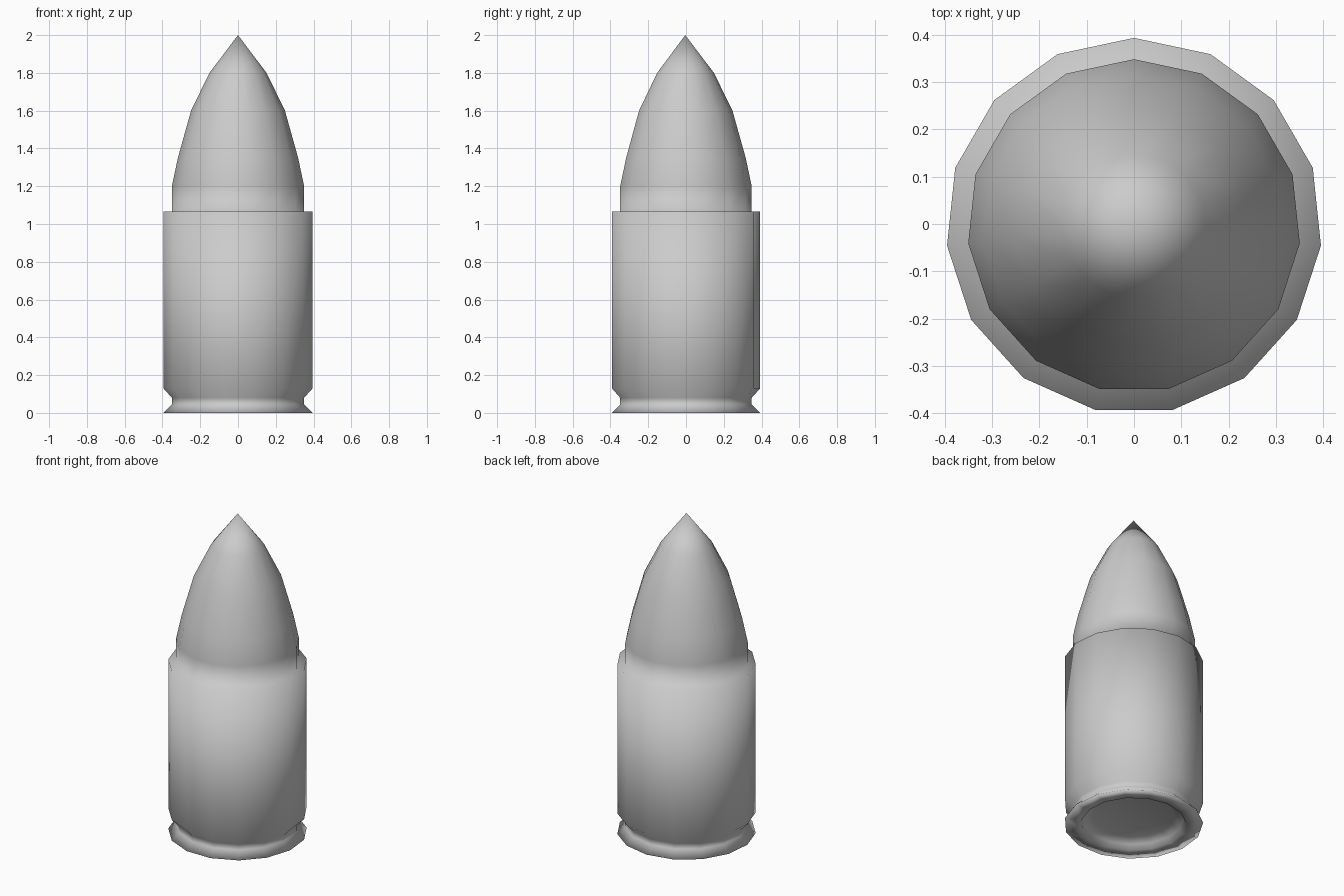
import bpy, bmesh, math

if "Cube" in bpy.data.objects:
    bpy.data.objects.remove(bpy.data.objects["Cube"])

SIDES = 15
OFFSET_Y = -0.004   # odd-sided ring, recentred on its bounds


def lathe(name, profile, sides):
    """Revolve (radius, z) points around z; radius 0 becomes a pole."""
    bm = bmesh.new()
    rings = []
    for r, z in profile:
        if r == 0:
            rings.append([bm.verts.new((0, OFFSET_Y, z))] * sides)
        else:
            angles = [math.pi / 2 + 2 * math.pi * i / sides for i in range(sides)]
            rings.append([bm.verts.new((r * math.cos(a), r * math.sin(a) + OFFSET_Y, z))
                          for a in angles])
    for low, high in zip(rings, rings[1:]):
        for i in range(sides):
            j = (i + 1) % sides
            corners = list(dict.fromkeys((low[i], low[j], high[j], high[i])))
            bm.faces.new(corners).smooth = True
    bmesh.ops.recalc_face_normals(bm, faces=bm.faces)
    mesh = bpy.data.meshes.new(name)
    bm.to_mesh(mesh)
    bm.free()
    obj = bpy.data.objects.new(name, mesh)
    bpy.context.collection.objects.link(obj)
    return obj


# recessed base
base = [(0, 0.05), (0.235, 0.05), (0.285, 0.03), (0.30, 0)]
# rim, extractor groove and straight case wall
case = [(0.397, 0), (0.352, 0.045), (0.352, 0.08), (0.397, 0.13), (0.397, 1.065)]
# tapered tip, seated in the case mouth
tip = [(0.352, 1.065), (0.352, 1.20), (0.32, 1.35), (0.25, 1.60), (0.152, 1.80), (0, 2.0)]

# one continuous smooth-shaded shell
lathe("cartridge", base + case + tip, SIDES)
